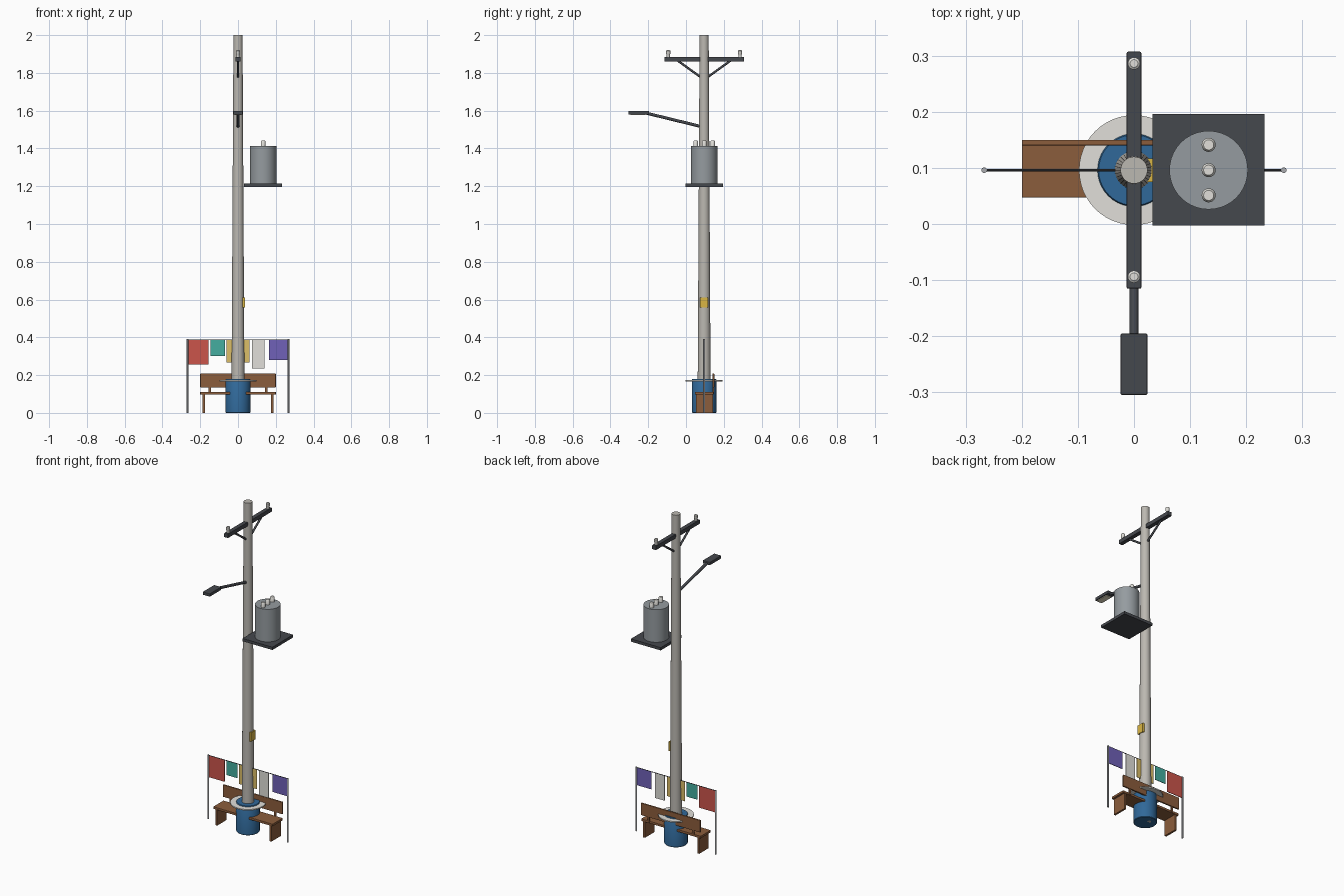
import bpy, math
from mathutils import Vector

if "Cube" in bpy.data.objects:
    bpy.data.objects.remove(bpy.data.objects["Cube"])

CY = 0.096  # depth of the pole axis
mats = {}


def paint(ob, rgb):
    if rgb not in mats:
        m = bpy.data.materials.new("colour_%d" % len(mats))
        m.diffuse_color = (*rgb, 1)
        m.use_nodes = True
        m.node_tree.nodes["Principled BSDF"].inputs["Base Color"].default_value = m.diffuse_color
        mats[rgb] = m
    ob.data.materials.append(mats[rgb])


def box(name, lo, hi, rgb, bevel=0):
    lo, hi = Vector(lo), Vector(hi)
    bpy.ops.mesh.primitive_cube_add(size=1, location=(lo + hi) / 2)
    ob = bpy.context.object
    ob.name = name
    ob.scale = hi - lo
    bpy.ops.object.transform_apply(location=False, rotation=False, scale=True)
    if bevel:
        mod = ob.modifiers.new("soft_edges", 'BEVEL')
        mod.width, mod.segments = bevel, 2
    paint(ob, rgb)
    return ob


def rod(name, a, b, r1, r2, rgb, sides=24):
    a, b = Vector(a), Vector(b)
    bpy.ops.mesh.primitive_cone_add(vertices=sides, radius1=r1, radius2=r2,
                                    depth=(b - a).length, location=(a + b) / 2)
    ob = bpy.context.object
    ob.name = name
    ob.rotation_euler = (b - a).to_track_quat('Z', 'Y').to_euler()
    bpy.ops.object.shade_smooth_by_angle(angle=math.radians(35))
    paint(ob, rgb)
    return ob


def lathe(name, profile, x, y, rgb, sides=40):
    verts = [(r * math.cos(2 * math.pi * i / sides), r * math.sin(2 * math.pi * i / sides), z)
             for r, z in profile for i in range(sides)]
    n = len(profile)
    faces = [(j * sides + i, j * sides + (i + 1) % sides,
              (j + 1) * sides + (i + 1) % sides, (j + 1) * sides + i)
             for j in range(n - 1) for i in range(sides)]
    faces += [tuple(reversed(range(sides))), tuple(range((n - 1) * sides, n * sides))]
    me = bpy.data.meshes.new(name)
    me.from_pydata(verts, [], faces)
    ob = bpy.data.objects.new(name, me)
    bpy.context.collection.objects.link(ob)
    ob.location = (x, y, 0)
    bpy.ops.object.select_all(action='DESELECT')
    bpy.context.view_layer.objects.active = ob
    ob.select_set(True)
    bpy.ops.object.shade_smooth_by_angle(angle=math.radians(35))
    paint(ob, rgb)
    return ob


CONCRETE, DARK, STEEL = (.5, .48, .44), (.06, .065, .075), (.3, .33, .35)
PALE, WOOD, BLUE = (.75, .74, .7), (.26, .11, .045), (.03, .14, .32)
POST = (.4, .41, .43)

# Main pole
rod("utility_pole", (0, CY, 0), (0, CY, 2), 0.035, 0.024, CONCRETE, 32)

# Crossarm with braces and insulators
box("crossarm", (-.013, -.115, 1.86), (.013, .307, 1.885), DARK, .002)
for s in (-1, 1):
    rod("crossarm_brace", (0, CY + s * .015, 1.775), (0, CY + s * .14, 1.865),
        .006, .006, DARK, 12)
    lathe("crossarm_insulator", [(.009, 1.884), (.009, 1.897), (.011, 1.9), (.011, 1.917), (.007, 1.92)],
          0, CY + s * .19, PALE, 20)

# Street lamp
rod("lamp_arm", (0, CY - .02, 1.517), (0, -.215, 1.588), .008, .008, DARK, 16)
box("lamp_head", (-.024, -.305, 1.579), (.024, -.195, 1.598), DARK, .003)
box("lamp_lens", (-.018, -.295, 1.576), (.018, -.215, 1.581), (.85, .8, .6))

# Transformer on its platform
box("transformer_platform", (.033, -.003, 1.197), (.233, .196, 1.214), DARK)
lathe("transformer_tank", [(.07, 1.213), (.07, 1.412)], .133, CY, STEEL)
for dy in (-.045, 0, .045):
    lathe("transformer_bushing", [(.0125, 1.41), (.0125, 1.437), (.009, 1.442)],
          .133, CY + dy, PALE, 20)

# Warning plate
box("warning_plate", (.024, .075, .557), (.036, .117, .612), (.7, .47, .06))

# Drum around the pole with a round table ring
lathe("drum", [(.062, 0), (.065, .003), (.065, .176), (.063, .179)], 0, CY, BLUE)
lathe("table_ring", [(.098, .167), (.098, .174)], 0, CY, PALE, 48)

# Bench
box("bench_seat", (-.2, .047, .097), (.2, .145, .111), WOOD, .002)
box("bench_back", (-.2, .14, .135), (.2, .15, .208), WOOD, .002)
for s in (-1, 1):
    box("bench_leg", (s * .182 - .006, .052, 0), (s * .182 + .006, .142, .098), WOOD)
    box("bench_back_support", (s * .15 - .006, .14, .1), (s * .15 + .006, .148, .15), WOOD)
    # Banner posts
    rod("banner_post", (s * .267, CY, 0), (s * .267, CY, .39), .005, .005, POST, 16)

# Banner line and hanging flags
rod("banner_line", (-.267, CY, .387), (.267, CY, .387), .002, .002, DARK, 8)
flags = [(-.263, -.157, .255, (.6, .09, .07)), (-.145, -.07, .3, (.06, .42, .35)),
         (-.06, .06, .268, (.72, .52, .14)), (.075, .14, .235, PALE),
         (.165, .263, .28, (.16, .12, .48))]
for x0, x1, z0, rgb in flags:
    box("hanging_flag", (x0, CY - .0015, z0), (x1, CY + .0015, .387), rgb)
